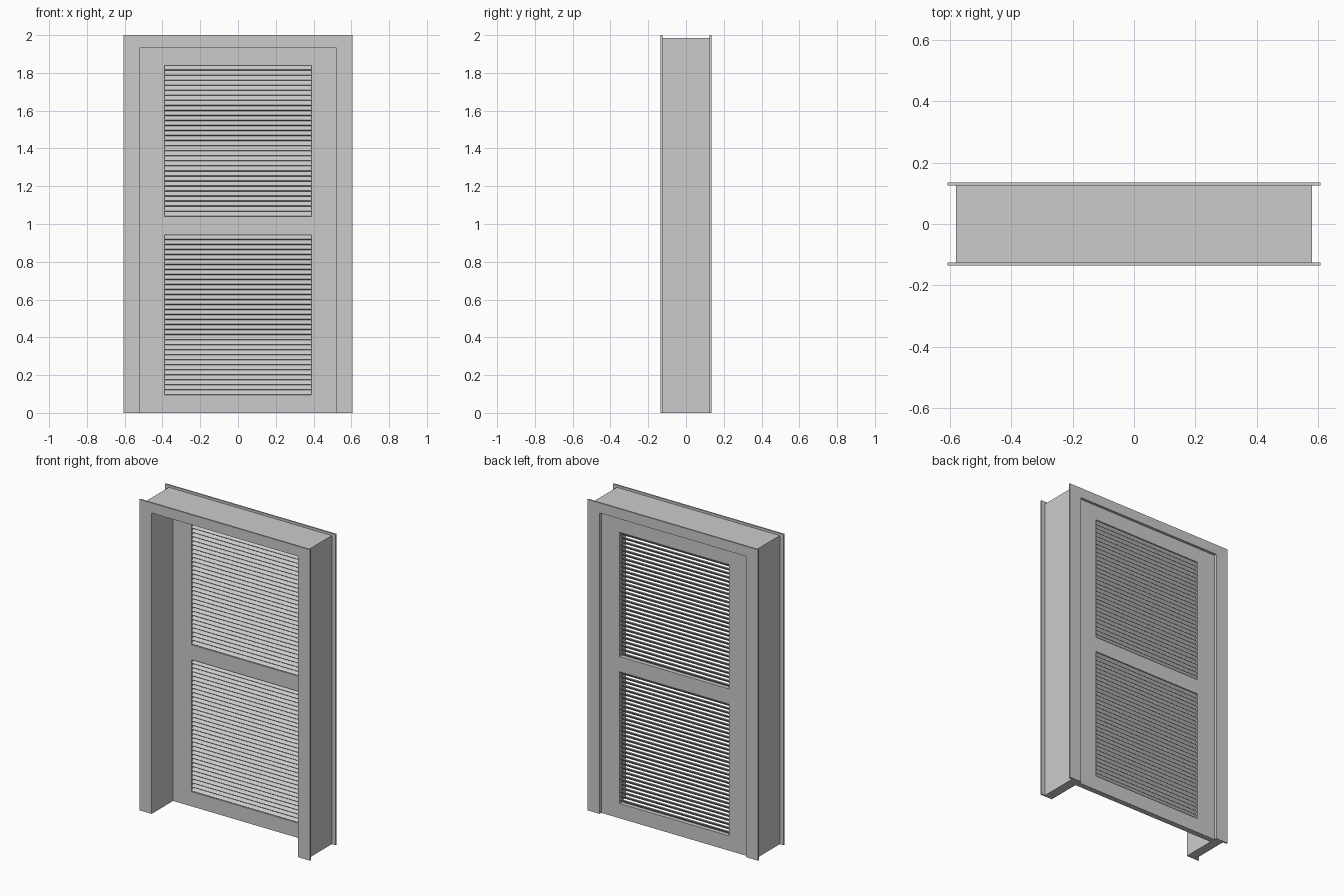
import bpy
import math

cube = bpy.data.objects.get("Cube")
if cube:
    bpy.data.objects.remove(cube, do_unlink=True)

grey = bpy.data.materials.new("painted_grey")
grey.use_nodes = True
tone = (0.6, 0.6, 0.6, 1)
grey.diffuse_color = tone
grey.node_tree.nodes["Principled BSDF"].inputs["Base Color"].default_value = tone


def box(name, x, y, z, tilt=0):
    """Box spanning the given (low, high) ranges, tilted about its own x axis."""
    bpy.ops.mesh.primitive_cube_add(size=1, location=[sum(r) / 2 for r in (x, y, z)])
    ob = bpy.context.object
    ob.name = name
    ob.scale = [r[1] - r[0] for r in (x, y, z)]
    ob.rotation_euler.x = tilt
    ob.data.materials.append(grey)
    return ob


def prism(name, outline, y):
    """Extrude a front outline of (x, z) points through the y range."""
    n = len(outline)
    verts = [(px, py, pz) for py in y for px, pz in outline]
    faces = [list(range(n)), list(range(2 * n - 1, n - 1, -1))]
    faces += [(i, i + n, (i + 1) % n + n, (i + 1) % n) for i in range(n)]
    mesh = bpy.data.meshes.new(name)
    mesh.from_pydata(verts, [], faces)
    mesh.materials.append(grey)
    ob = bpy.data.objects.new(name, mesh)
    bpy.context.collection.objects.link(ob)
    return ob


def arch(w_out, top_out, w_in, top_in):
    return [(-w_out, 0), (-w_in, 0), (-w_in, top_in), (w_in, top_in),
            (w_in, 0), (w_out, 0), (w_out, top_out), (-w_out, top_out)]


# Door frame: deep jamb with a thin casing on each side
IN_W, IN_TOP = 0.52, 1.935
prism("jamb", arch(0.58, 1.985, IN_W, IN_TOP), (-0.126, 0.126))
prism("front_casing", arch(0.607, 2, IN_W, IN_TOP), (-0.135, -0.125))
prism("back_casing", arch(0.607, 2, IN_W, IN_TOP), (0.125, 0.135))

# Door: stiles and rails around two louvred openings
DOOR_Y = (0.083, 0.118)
OPEN_W = 0.39
openings = {"lower": (0.095, 0.943), "upper": (1.04, 1.84)}
for side, s in (("left", 1), ("right", -1)):
    box(side + "_stile", sorted((s * OPEN_W, s * IN_W)), DOOR_Y, (0, IN_TOP))
rails = {"bottom": (0, 0.095), "middle": (0.943, 1.04), "top": (1.84, IN_TOP)}
for name, z in rails.items():
    box(name + "_rail", (-OPEN_W, OPEN_W), DOOR_Y, z)

# Louvre slats: low at the front, high at the back
PITCH = 0.0266
mid = sum(DOOR_Y) / 2
for name, (low, high) in openings.items():
    count = round((high - low) / PITCH)
    step = (high - low) / count
    for i in range(count):
        z = low + (i + 0.5) * step
        box(f"{name}_slat_{i + 1}", (-OPEN_W, OPEN_W), (mid - 0.017, mid + 0.017),
            (z - 0.003, z + 0.003), math.radians(45))
